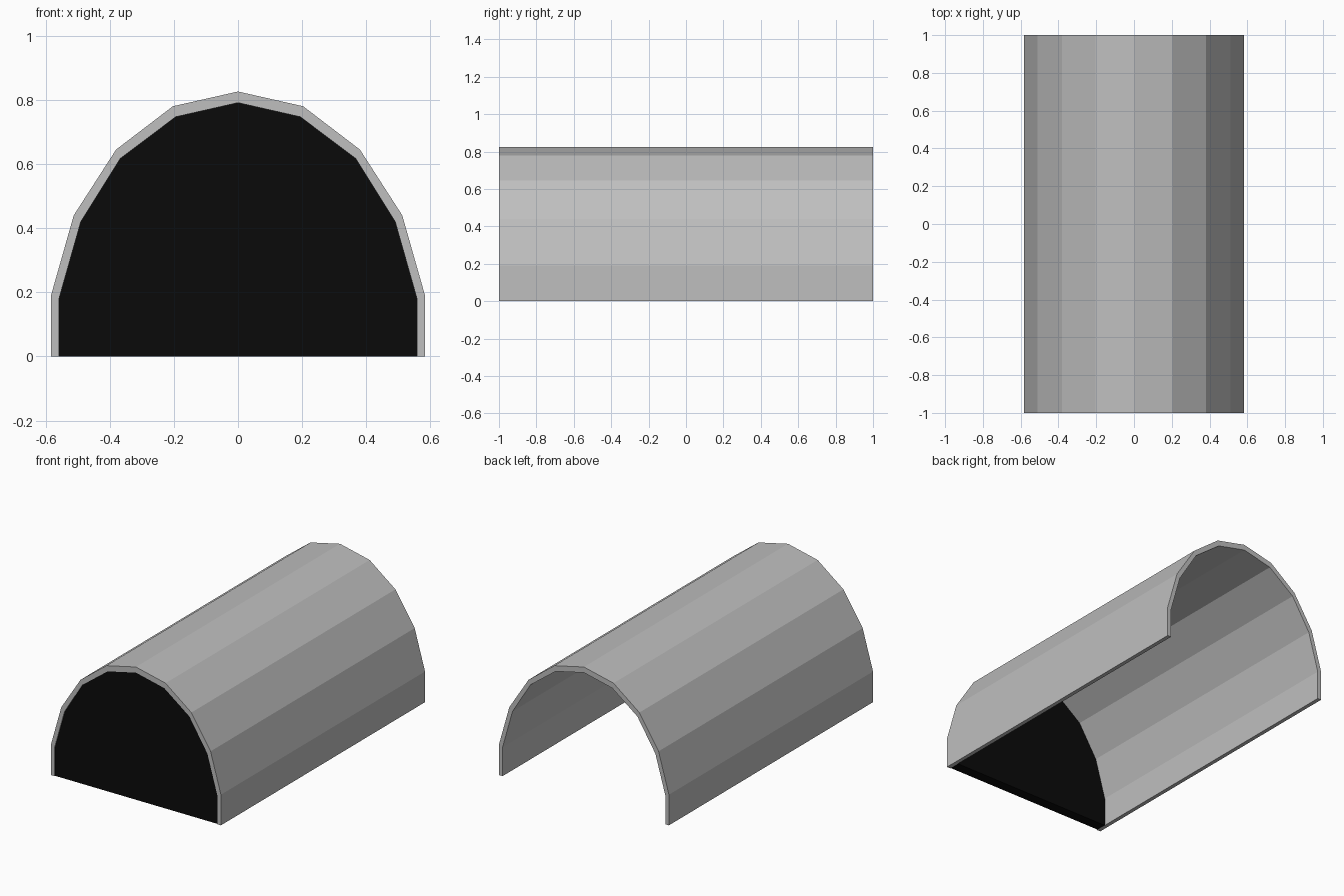
import bpy
import bmesh

cube = bpy.data.objects.get("Cube")
if cube:
    bpy.data.objects.remove(cube, do_unlink=True)


def material(name, rgb):
    m = bpy.data.materials.new(name)
    m.use_nodes = True
    colour = (*rgb, 1.0)
    m.diffuse_color = colour
    m.node_tree.nodes["Principled BSDF"].inputs["Base Color"].default_value = colour
    return m


def mirrored(half):
    """Full arch outline from its right half, foot to ridge."""
    return half + [(-x, z) for x, z in reversed(half[:-1])]


def extruded(name, outline, y0, y1, mat):
    """Prism made by sweeping a closed x-z outline along y."""
    bm = bmesh.new()
    face = bm.faces.new([bm.verts.new((x, y0, z)) for x, z in outline])
    swept = bmesh.ops.extrude_face_region(bm, geom=[face])["geom"]
    verts = [v for v in swept if isinstance(v, bmesh.types.BMVert)]
    bmesh.ops.translate(bm, verts=verts, vec=(0, y1 - y0, 0))
    bmesh.ops.recalc_face_normals(bm, faces=bm.faces)
    mesh = bpy.data.meshes.new(name)
    bm.to_mesh(mesh)
    bm.free()
    mesh.materials.append(mat)
    obj = bpy.data.objects.new(name, mesh)
    bpy.context.collection.objects.link(obj)
    return obj


grey = material("light grey", (0.52, 0.52, 0.52))
black = material("black", (0.003, 0.003, 0.003))

outer = mirrored([(0.583, 0), (0.583, 0.19), (0.512, 0.44),
                  (0.38, 0.645), (0.203, 0.78), (0, 0.826)])
inner = mirrored([(0.558, 0), (0.558, 0.18), (0.49, 0.42),
                  (0.367, 0.617), (0.194, 0.747), (0, 0.791)])

# Faceted arched shell, open underneath and at the back
extruded("arched_shell", outer + inner[::-1], -1, 1, grey)

# Dark panel closing the front opening
extruded("front_panel", inner, -0.995, -0.93, black)
